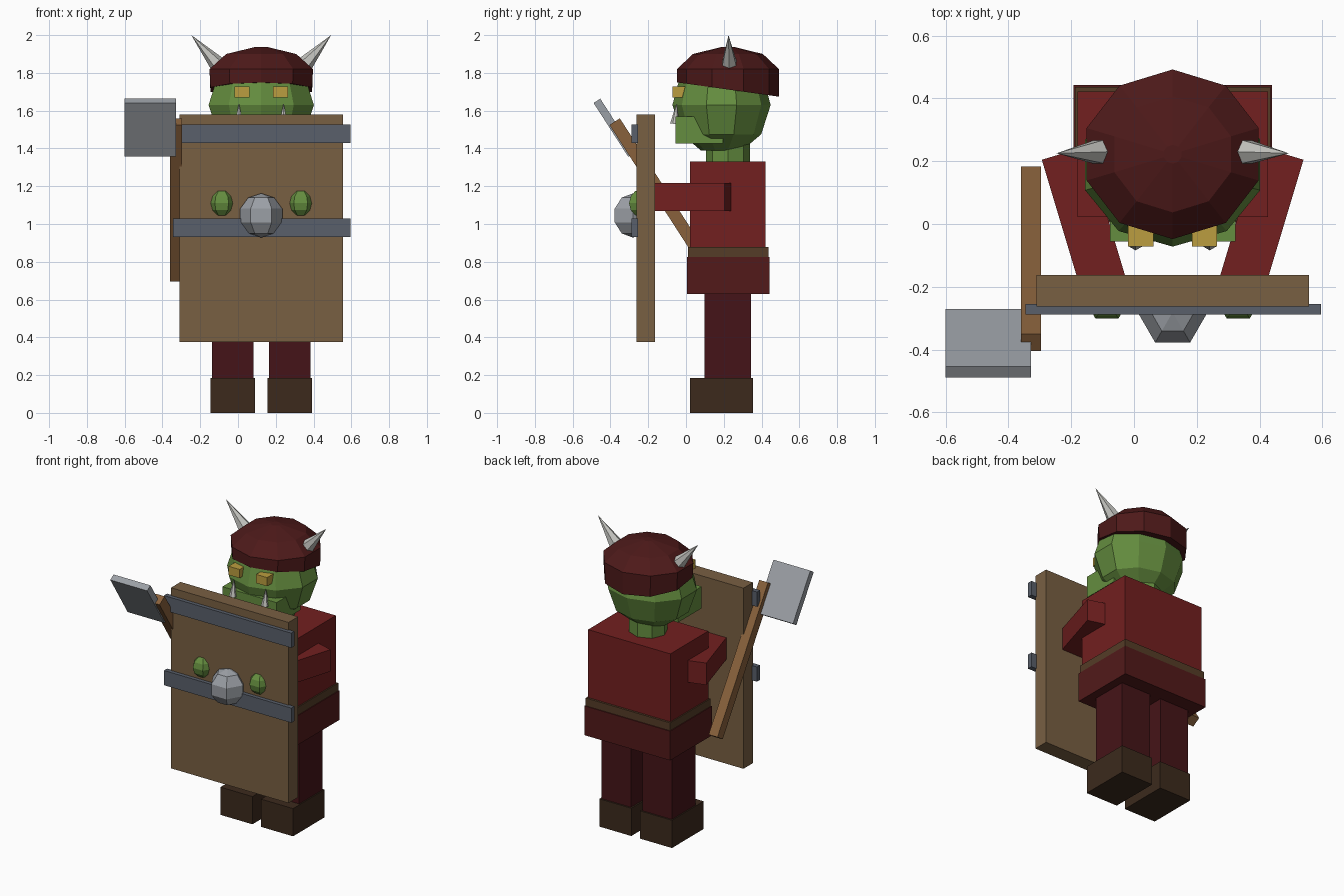
import bpy, bmesh, math
from mathutils import Vector, Matrix

if "Cube" in bpy.data.objects:
    bpy.data.objects.remove(bpy.data.objects["Cube"])

CX = 0.123  # body centre line


def mat(name, r, g, b):
    m = bpy.data.materials.new(name)
    m.diffuse_color = (r, g, b, 1)
    m.use_nodes = True
    m.node_tree.nodes["Principled BSDF"].inputs["Base Color"].default_value = m.diffuse_color
    return m


GREEN = mat("skin", 0.13, 0.27, 0.05)
RED = mat("shirt", 0.17, 0.014, 0.014)
MAROON = mat("skirt", 0.085, 0.01, 0.01)
TROUSER = mat("trouser", 0.06, 0.007, 0.009)
HELMET = mat("helmet", 0.075, 0.01, 0.01)
BOOT = mat("boot", 0.045, 0.023, 0.012)
BELT = mat("belt", 0.09, 0.045, 0.02)
WOOD = mat("shield_wood", 0.19, 0.115, 0.055)
HAFT = mat("haft_wood", 0.25, 0.12, 0.045)
IRON = mat("iron", 0.1, 0.115, 0.145)
STEEL = mat("steel", 0.33, 0.35, 0.38)
BONE = mat("bone", 0.55, 0.55, 0.52)
YELLOW = mat("eye", 0.5, 0.34, 0.05)


def finish(name, bm, m):
    bmesh.ops.recalc_face_normals(bm, faces=bm.faces)
    me = bpy.data.meshes.new(name)
    bm.to_mesh(me)
    bm.free()
    me.materials.append(m)
    ob = bpy.data.objects.new(name, me)
    bpy.context.collection.objects.link(ob)
    return ob


def box(name, x, y, z, m):
    """Box from (min, max) pairs."""
    bm = bmesh.new()
    c = Vector([(a + b) / 2 for a, b in (x, y, z)])
    s = [b - a for a, b in (x, y, z)]
    bmesh.ops.create_cube(bm, size=1, matrix=Matrix.Translation(c) @ Matrix.Diagonal((*s, 1)))
    return finish(name, bm, m)


def rot_box(name, c, size, angle, axis, m):
    bm = bmesh.new()
    bmesh.ops.create_cube(bm, size=1, matrix=Matrix.Translation(c)
                          @ Matrix.Rotation(angle, 4, axis) @ Matrix.Diagonal((*size, 1)))
    return finish(name, bm, m)


def loft(name, c, rings, n, m, slant=0):
    """Stack of n-gon rings (z, rx, ry) with a corner facing front; slant tilts the first ring."""
    bm = bmesh.new()
    loops = []
    for i, (z, rx, ry) in enumerate(rings):
        loop = []
        for k in range(n):
            a = -math.pi / 2 + k * math.tau / n
            y = ry * math.sin(a)
            loop.append(bm.verts.new((c[0] + rx * math.cos(a), c[1] + y,
                                      z + (slant * y if i == 0 else 0))))
        loops.append(loop)
    for lo, hi in zip(loops, loops[1:]):
        for k in range(n):
            j = (k + 1) % n
            bm.faces.new((lo[k], lo[j], hi[j], hi[k]))
    bm.faces.new(loops[0])
    bm.faces.new(loops[-1])
    return finish(name, bm, m)


def ball(name, c, r, rings, m):
    bm = bmesh.new()
    bmesh.ops.create_uvsphere(bm, u_segments=6, v_segments=rings, radius=r,
                              matrix=Matrix.Translation(c) @ Matrix.Rotation(math.pi / 2, 4, 'Z'))
    return finish(name, bm, m)


def spike(name, base, tip, r, n, m):
    bm = bmesh.new()
    base, tip = Vector(base), Vector(tip)
    d = tip - base
    bmesh.ops.create_cone(bm, cap_ends=True, segments=n, radius1=r, radius2=0, depth=d.length,
                          matrix=Matrix.Translation((base + tip) / 2)
                          @ d.to_track_quat('Z', 'Y').to_matrix().to_4x4())
    return finish(name, bm, m)


def span(s, a, b):
    """Range a..b measured outward from the centre line on side s."""
    return tuple(sorted((CX + s * a, CX + s * b)))


# Paired parts
for s, side in ((-1, "left"), (1, "right")):
    box(f"boot_{side}", span(s, 0.032, 0.268), (0.022, 0.355), (0, 0.185), BOOT)
    box(f"leg_{side}", span(s, 0.042, 0.26), (0.098, 0.345), (0.185, 0.64), TROUSER)
    rot_box(f"arm_{side}", (CX + s * 0.283, 0.017, 1.143), (0.148, 0.436, 0.146),
            -s * math.radians(16.7), 'Z', RED)
    ball(f"hand_{side}", (CX + s * 0.209, -0.238, 1.11), 0.073, 6, GREEN)
    box(f"eye_{side}", span(s, 0.061, 0.142), (-0.072, 0.0), (1.67, 1.728), YELLOW)
    spike(f"tusk_{side}", (CX + s * 0.118, -0.058, 1.53), (CX + s * 0.118, -0.05, 1.64), 0.026, 6, BONE)
    spike(f"horn_{side}", (CX + s * 0.213, 0.23, 1.825), (CX + s * 0.37, 0.225, 2.0), 0.05, 6, BONE)

# Trunk
box("skirt", (-0.193, 0.44), (0.004, 0.442), (0.63, 0.825), MAROON)
box("belt", (-0.188, 0.435), (0.01, 0.436), (0.825, 0.877), BELT)
box("torso", (-0.18, 0.427), (0.022, 0.422), (0.877, 1.33), RED)

# Neck and head
loft("neck", (CX, 0.222), [(1.32, 0.12, 0.116), (1.45, 0.12, 0.116)], 8, GREEN)
loft("head", (CX, 0.188), [(1.39, 0.12, 0.11), (1.475, 0.24, 0.21), (1.63, 0.293, 0.26),
                           (1.76, 0.25, 0.225), (1.86, 0.13, 0.12)], 10, GREEN)

# Jaw: side profile extruded across the face
bm = bmesh.new()
pts = [(-0.055, 1.57), (0.055, 1.57), (0.085, 1.51), (0.195, 1.465), (0.195, 1.425), (-0.055, 1.425)]
face = bm.faces.new([bm.verts.new((CX - 0.2, y, z)) for y, z in pts])
ext = bmesh.ops.extrude_face_region(bm, geom=[face], use_keep_orig=True)
bmesh.ops.translate(bm, vec=(0.4, 0, 0), verts=[v for v in ext["geom"] if isinstance(v, bmesh.types.BMVert)])
finish("jaw", bm, GREEN)

# Helmet: slanted rim and faceted dome
loft("helmet", (CX, 0.222), [(1.712, 0.283, 0.27), (1.82, 0.288, 0.27), (1.9, 0.195, 0.185),
                             (1.938, 0.03, 0.03)], 10, HELMET, slant=-0.14)

# Shield with iron bands and boss
box("shield", (-0.31, 0.557), (-0.263, -0.163), (0.375, 1.58), WOOD)
for i, z in enumerate((0.93, 1.43)):
    box(f"shield_band_{i}", (-0.345, 0.595), (-0.288, -0.255), (z, z + 0.098), IRON)
ball("shield_boss", (CX, -0.281, 1.045), 0.117, 5, STEEL)

# Axe held behind the shield
TILT = math.radians(32.8)
rot_box("axe_haft", (-0.328, -0.111, 1.128), (0.065, 0.065, 0.985), TILT, 'X', HAFT)
rot_box("axe_blade", (-0.464, -0.38, 1.51), (0.272, 0.042, 0.338), TILT, 'X', STEEL)
